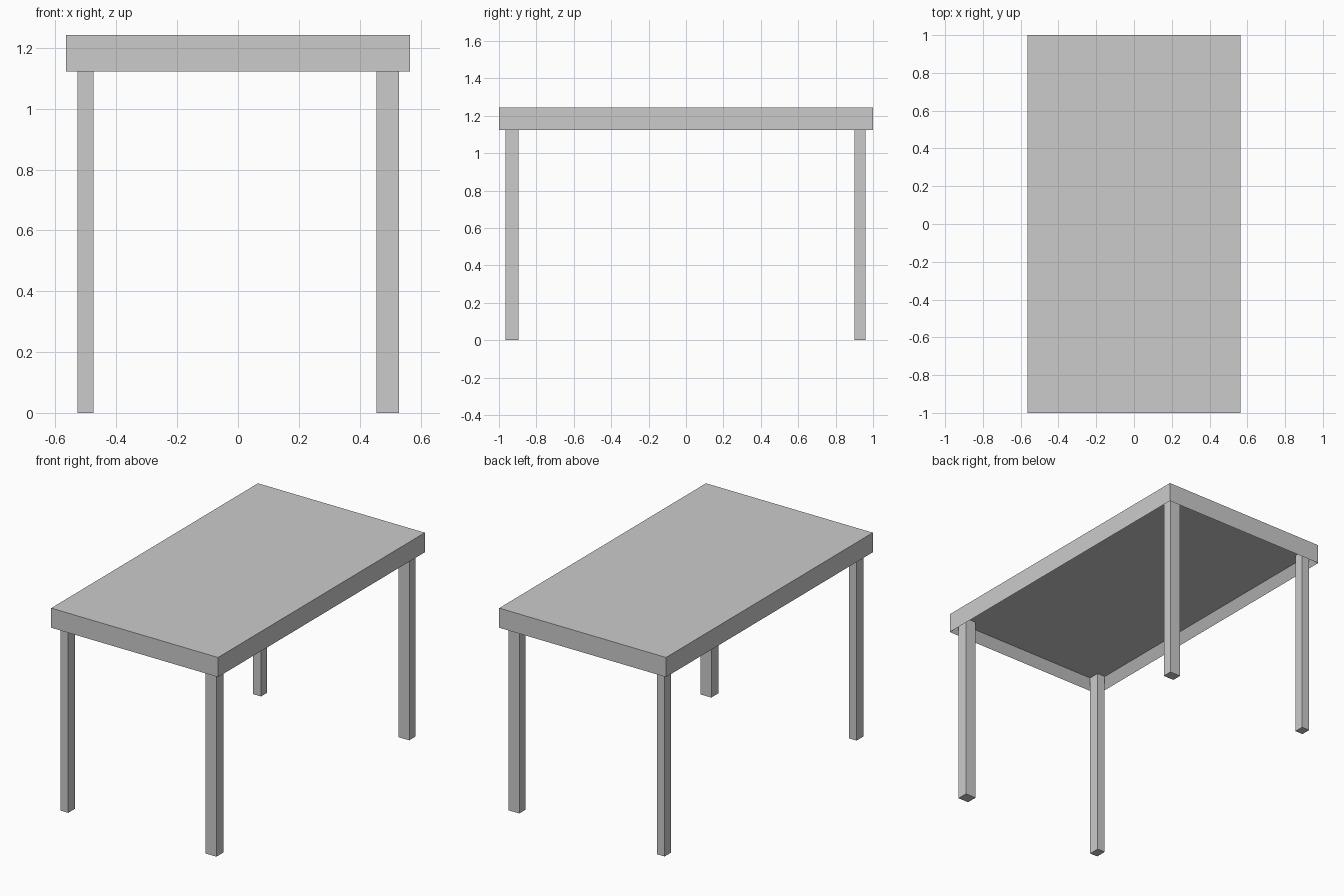
import bpy
import bmesh
from mathutils import Matrix

if "Cube" in bpy.data.objects:
    bpy.data.objects.remove(bpy.data.objects["Cube"])

HALF_X, HALF_Y = 0.565, 1.0
TOP, UNDERSIDE = 1.243, 1.123
RIM, RECESS = 0.036, 0.06


def box(bm, lo, hi):
    size = [b - a for a, b in zip(lo, hi)]
    mid = [(a + b) / 2 for a, b in zip(lo, hi)]
    m = Matrix.Translation(mid) @ Matrix.Diagonal((*size, 1))
    bmesh.ops.create_cube(bm, size=1, matrix=m)


def finish(bm, name):
    bmesh.ops.recalc_face_normals(bm, faces=bm.faces)
    mesh = bpy.data.meshes.new(name)
    bm.to_mesh(mesh)
    bm.free()
    obj = bpy.data.objects.new(name, mesh)
    bpy.context.collection.objects.link(obj)


# Tabletop with a recessed underside that leaves a thin rim
bm = bmesh.new()
box(bm, (-HALF_X, -HALF_Y, UNDERSIDE), (HALF_X, HALF_Y, TOP))
bm.normal_update()
under = min(bm.faces, key=lambda f: f.calc_center_median().z)
bmesh.ops.inset_region(bm, faces=[under], thickness=RIM, use_even_offset=True)
bmesh.ops.translate(bm, verts=under.verts, vec=(0, 0, RECESS))
finish(bm, "tabletop")

# Legs standing inside the rim; right legs are wider, front legs deeper
x_spans = {"left": (-0.528, -0.475), "right": (0.456, 0.529)}
y_spans = {"front": (-0.964, -0.896), "back": (0.901, 0.961)}
for depth, (y0, y1) in y_spans.items():
    for side, (x0, x1) in x_spans.items():
        bm = bmesh.new()
        box(bm, (x0, y0, 0), (x1, y1, UNDERSIDE + RECESS))
        finish(bm, f"{depth}_{side}_leg")
